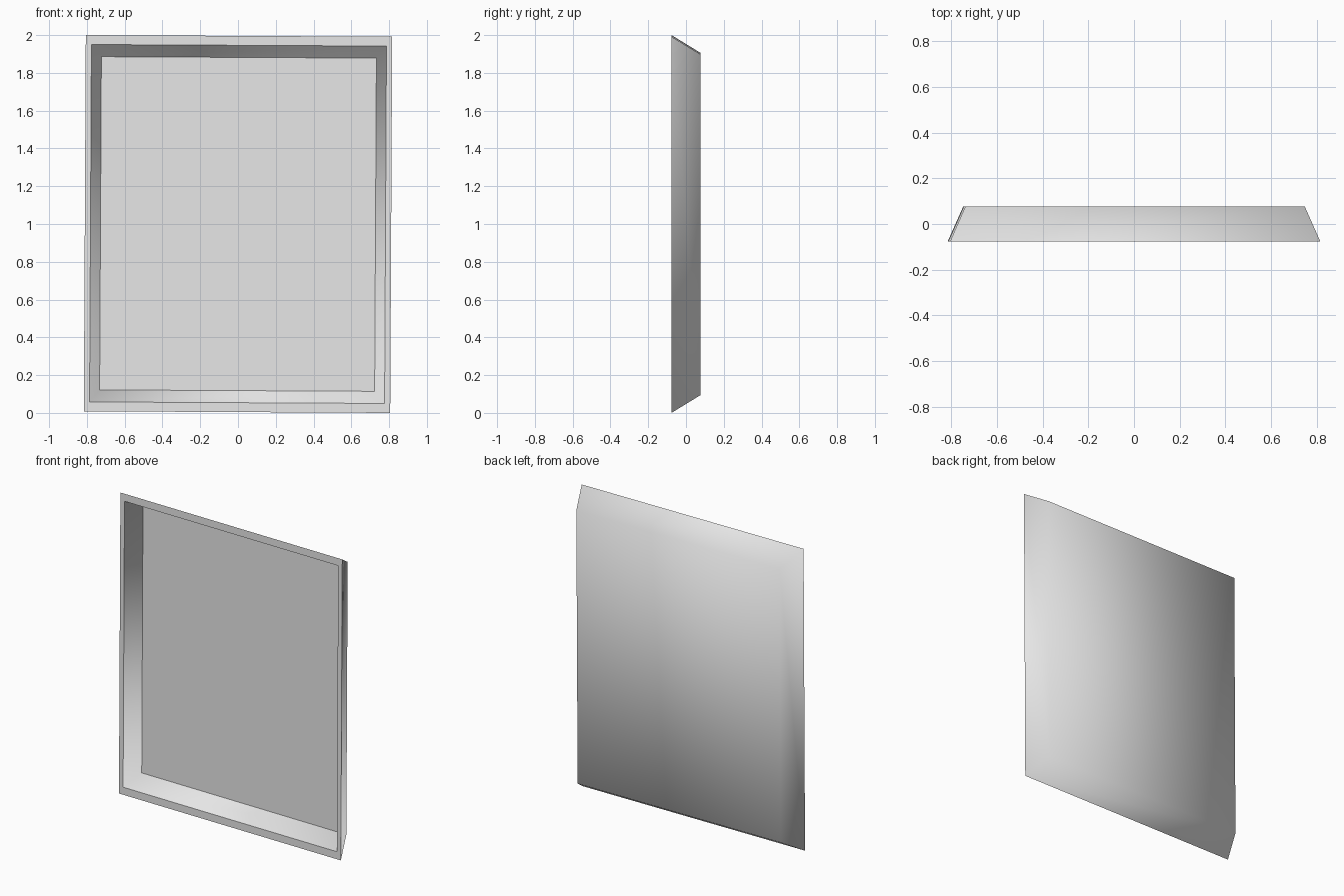
import bpy
import bmesh
import math
from mathutils import Matrix, Vector

cube = bpy.data.objects.get("Cube")
if cube:
    bpy.data.objects.remove(cube, do_unlink=True)

# Plain grey finish
grey = bpy.data.materials.new("plain_grey")
grey.use_nodes = True
colour = (0.8, 0.8, 0.8, 1.0)
grey.diffuse_color = colour
grey.node_tree.nodes["Principled BSDF"].inputs["Base Color"].default_value = colour

bm = bmesh.new()


def loop(half_width, half_height, y):
    """Rectangle of four vertices, anticlockwise from the front."""
    corners = ((-1, -1), (1, -1), (1, 1), (-1, 1))
    return [bm.verts.new((sx * half_width, y, sz * half_height)) for sx, sz in corners]


def bridge(a, b):
    for i in range(4):
        j = (i + 1) % 4
        bm.faces.new((a[i], a[j], b[j], b[i]))


# Nested rectangles: back panel, outer rim, inner rim, recessed floor
back = loop(0.743, 0.902, 0.077)
outer_rim = loop(0.811, 0.9957, -0.077)
inner_rim = loop(0.781, 0.946, -0.077)
floor = loop(0.728, 0.882, 0.041)

bm.faces.new(back)
bridge(back, outer_rim)
bridge(outer_rim, inner_rim)
bridge(inner_rim, floor)
bm.faces.new(floor)
bmesh.ops.recalc_face_normals(bm, faces=bm.faces)

# Soft outer shell and inner walls, crisp rim and floor edges
for face in bm.faces:
    face.smooth = True
for ring in (outer_rim, inner_rim, floor):
    for i in range(4):
        bm.edges.get((ring[i], ring[(i + 1) % 4])).smooth = False

# The tray hangs very slightly askew
bm.transform(Matrix.Translation(Vector((0, 0, 1))) @ Matrix.Rotation(math.radians(0.3), 4, 'Y'))

mesh = bpy.data.meshes.new("shallow_tray")
bm.to_mesh(mesh)
bm.free()
mesh.materials.append(grey)
tray = bpy.data.objects.new("shallow_tray", mesh)
bpy.context.collection.objects.link(tray)
